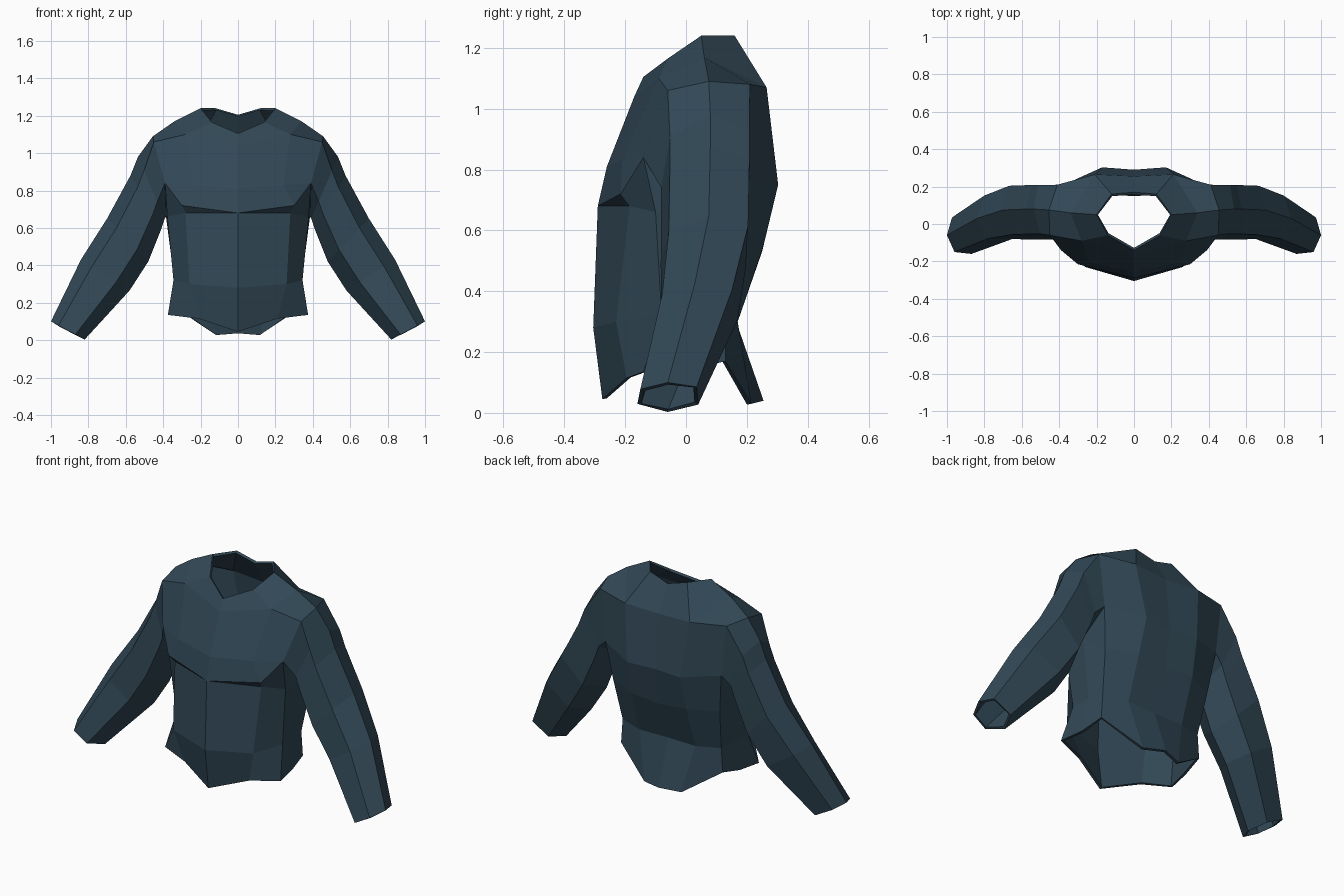
import bpy, bmesh
from mathutils import Vector as V

if "Cube" in bpy.data.objects:
    bpy.data.objects.remove(bpy.data.objects["Cube"])

bm = bmesh.new()


def row(*pts):
    return [bm.verts.new(p) for p in pts]


def strip(a, b):
    """Quads between two rows of equal length."""
    for i in range(len(a) - 1):
        bm.faces.new((a[i], a[i + 1], b[i + 1], b[i]))


def sleeve_ring(top, under, half):
    """Six-sided sleeve section from its top and underarm points."""
    top, under = V(top), V(under)
    c, u, v = (top + under) / 2, (top - under) / 2, V((0, half, 0))
    return row(*[c + u * a + v * b for a, b in
                 ((1, 0), (.55, -.9), (-.45, -1), (-1, 0), (-.5, 1), (.7, .95))])


# neckline, front centre to back centre
n0, n1, n2, n3, n4 = row((0, -.14, 1.105), (.14, -.06, 1.165), (.2, .05, 1.24),
                         (.12, .16, 1.24), (0, .17, 1.205))
# armhole: top, front, front low, underarm, back low, back
T, F, G, A, H, K = armhole = row((.455, .075, 1.09), (.45, -.06, 1.06), (.39, -.14, .84),
                                 (.385, .05, .66), (.375, .21, .78), (.41, .21, 1.08))
# yoke and chest
S, m0, m1 = row((.34, .06, 1.17), (0, -.17, 1.04), (.28, -.09, 1.1))
c0, c1 = row((0, -.26, .81), (.24, -.21, .83))
l0, l1 = row((0, -.29, .68), (.3, -.215, .72))
# lower front and side
C, D = row((.28, -.185, .68), (.378, -.1, .66))
waist = row((0, -.305, .28), (.26, -.23, .3), (.345, -.08, .32), (.34, .04, .32))
hem = row((0, -.275, .045), (.21, -.195, .115), (.375, -.14, .135), (.35, 0, .14))
# back rows
back = [row((0, .255, 1.06), (.21, .265, 1.07)) + [K],
        row((0, .29, .75), (.17, .303, .75)) + [H],
        row((0, .25, .53), (.18, .255, .55), (.345, .18, .55)),
        row((0, .165, .3), (.18, .17, .3), (.32, .13, .31)),
        row((0, .255, .04), (.12, .215, .03), (.33, .13, .17))]
b0, b1 = back[0][:2]

strip([m0, m1, F], [c0, c1, G])
strip([c0, c1], [l0, l1])
strip([l0, C, D, A], waist)
strip(waist, hem)
for a, b in zip(back, back[1:]):
    strip(a, b)
e2, f2, g2 = back[2][2], back[3][2], back[4][2]
for f in ((n0, n1, m1, m0), (n1, n2, S, m1), (m1, S, T, F), (n2, n3, b1, S),
          (S, b1, K, T), (n3, n4, b0, b1), (c1, G, l1), (l1, G, D, C),
          (l0, l1, C), (G, A, D), (A, H, e2), (A, e2, f2, waist[3]),
          (waist[3], f2, g2, hem[3])):
    bm.faces.new(f)

# sleeve, shoulder to cuff
prev = armhole
for top, under, half in (((.535, .08, .98), (.392, .05, .65), .14),
                         ((.575, .08, .88), (.412, .05, .59), .14),
                         ((.7, .075, .65), (.48, .05, .42), .14),
                         ((.84, .03, .43), (.58, .05, .265), .125),
                         ((1, -.06, .1), (.82, -.06, .003), .1)):
    ring = sleeve_ring(top, under, half)
    strip(prev + prev[:1], ring + ring[:1])
    prev = ring

# face everything outward
bmesh.ops.recalc_face_normals(bm, faces=bm.faces[:])
bm.normal_update()
if sum(f.normal.y * f.calc_center_median().y for f in bm.faces) < 0:
    bmesh.ops.reverse_faces(bm, faces=bm.faces[:])

mesh = bpy.data.meshes.new("sweater")
bm.to_mesh(mesh)
bm.free()
obj = bpy.data.objects.new("sweater", mesh)
bpy.context.collection.objects.link(obj)

cloth = bpy.data.materials.new("slate blue cloth")
cloth.diffuse_color = (.031, .064, .092, 1)
cloth.use_nodes = True
cloth.node_tree.nodes["Principled BSDF"].inputs["Base Color"].default_value = cloth.diffuse_color
mesh.materials.append(cloth)

# mirrored half, thin cloth
mirror = obj.modifiers.new("mirror", 'MIRROR')
mirror.use_clip = True
shell = obj.modifiers.new("cloth thickness", 'SOLIDIFY')
shell.thickness = .015
shell.offset = -1
